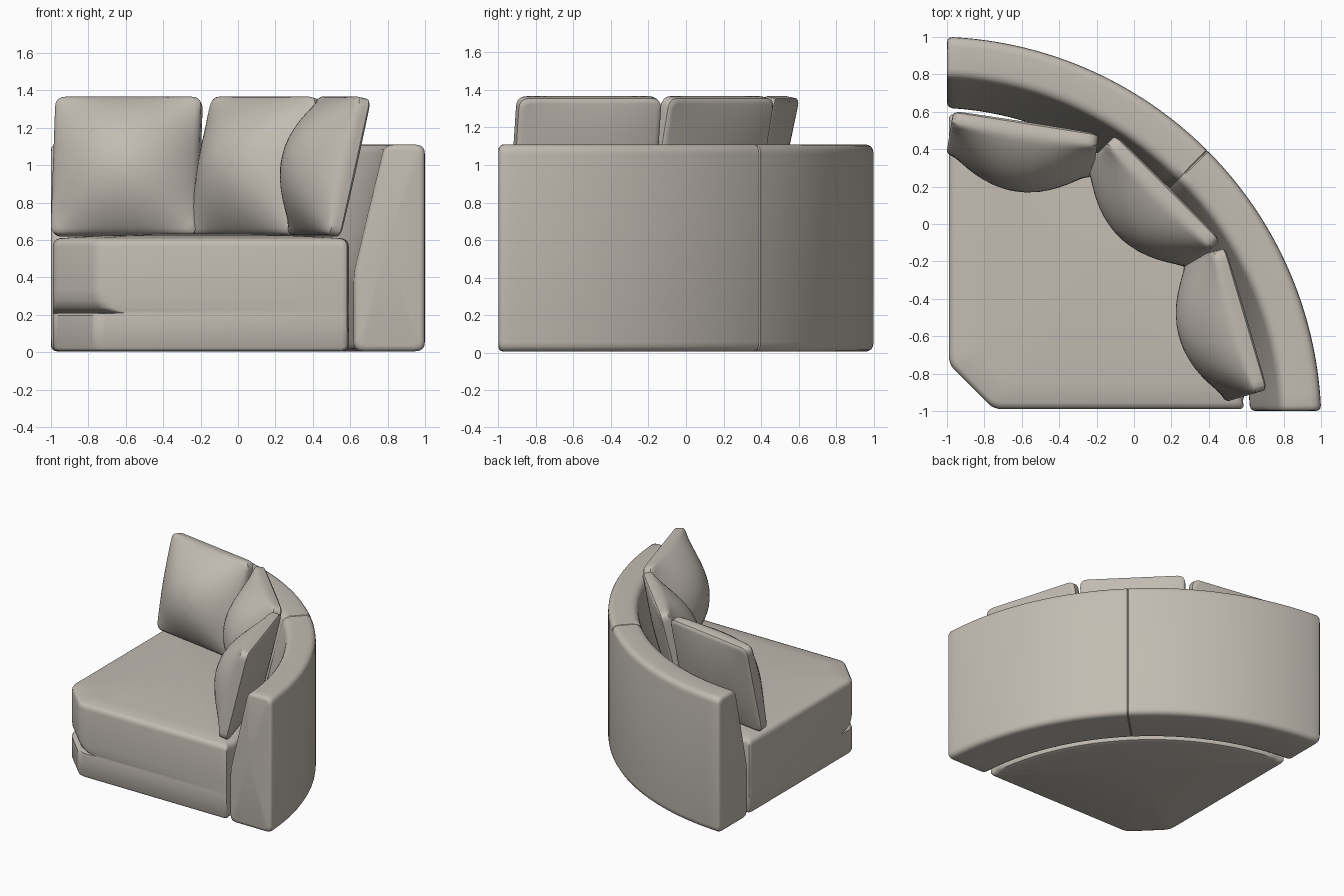
import bpy, bmesh, math
from mathutils import Matrix, Vector

if "Cube" in bpy.data.objects:
    bpy.data.objects.remove(bpy.data.objects["Cube"])

# Upholstery colour
fabric = bpy.data.materials.new("warm_grey_fabric")
fabric.use_nodes = True
colour = (0.54, 0.50, 0.445, 1)
fabric.diffuse_color = colour
bsdf = next(n for n in fabric.node_tree.nodes if n.type == "BSDF_PRINCIPLED")
bsdf.inputs["Base Color"].default_value = colour
bsdf.inputs["Roughness"].default_value = 0.9


def fillet(corners, radius, steps=4):
    """Round each corner of a closed 2D polygon with a small curve."""
    out = []
    for i, c in enumerate(corners):
        c = Vector(c)
        before = Vector(corners[i - 1]) - c
        after = Vector(corners[(i + 1) % len(corners)]) - c
        a = c + before.normalized() * min(radius, before.length * 0.45)
        b = c + after.normalized() * min(radius, after.length * 0.45)
        for k in range(steps + 1):
            t = k / steps
            out.append(a * (1 - t) ** 2 + c * 2 * t * (1 - t) + b * t * t)
    return out


def loft(name, rings, matrix=Matrix()):
    """Skin a list of equal-length closed rings and cap both ends."""
    bm = bmesh.new()
    rows = [[bm.verts.new(matrix @ Vector(p)) for p in ring] for ring in rings]
    for lower, upper in zip(rows, rows[1:]):
        for i in range(len(lower)):
            bm.faces.new((lower[i - 1], lower[i], upper[i], upper[i - 1]))
    for row in (rows[0], rows[-1]):
        middle = bm.verts.new(sum((v.co for v in row), Vector()) / len(row))
        for i in range(len(row)):
            bm.faces.new((row[i - 1], row[i], middle))
    bmesh.ops.recalc_face_normals(bm, faces=bm.faces)
    mesh = bpy.data.meshes.new(name)
    bm.to_mesh(mesh)
    bm.free()
    obj = bpy.data.objects.new(name, mesh)
    bpy.context.collection.objects.link(obj)
    mesh.materials.append(fabric)
    bpy.ops.object.select_all(action="DESELECT")
    obj.select_set(True)
    bpy.context.view_layer.objects.active = obj
    bpy.ops.object.shade_smooth_by_angle(angle=math.radians(40))
    return obj


HUB = -1.078  # x and y of the centre of the curved plan

# Curved back: cross-section in (radius, height) swept round a quarter turn
section = fillet([(1.70, 0.005), (2.08, 0.005), (2.08, 1.11), (1.865, 1.11),
                  (1.79, 0.80), (1.70, 0.42)], 0.05)


def back_ring(t, inset=0.0, end=0.03):
    ring = []
    for r, z in section:
        r = 1.89 + (r - 1.89) * (1 - inset / 0.19)
        z = 0.555 + (z - 0.555) * (1 - inset / 0.55)
        start = math.asin((0.078 + end) / r)
        a = start + (math.pi / 2 - 2 * start) * t
        ring.append((HUB + r * math.cos(a), HUB + r * math.sin(a), z))
    return ring


lip = [(0.03, 0.0), (0.014, 0.004), (0.004, 0.014)]
half = [i / 24 * 0.498 for i in range(25)]
back = [back_ring(0, *e) for e in lip]
back += [back_ring(t) for t in half]
back.append(back_ring(0.5, 0.005))  # centre seam
back += [back_ring(1 - t) for t in reversed(half)]
back += [back_ring(1, *e) for e in reversed(lip)]
loft("curved_back", back)


# Seat: quarter-round plan with a clipped inner corner
def seat_plan(inset, notch=0.0):
    edge = -0.99 + inset
    clip = -1.74 + (inset + notch) * math.sqrt(2) - edge
    if inset:
        clip -= inset * 0.2
    radius = 1.68 - inset
    start = math.asin((edge - HUB) / radius)
    arc = [start + (math.pi / 2 - 2 * start) * i / 28 for i in range(29)]
    curve = [Vector((HUB + radius * math.cos(a), HUB + radius * math.sin(a))) for a in arc]
    corners = [curve[-1], (edge, clip), (clip, edge), curve[0], curve[14]]
    rounded = fillet(corners, 0.045)
    return rounded[:20] + curve[1:-1]


profile = [(0.03, 0.005, 0), (0.01, 0.012, 0), (0, 0.03, 0),
           (0, 0.195, 0), (0.001, 0.207, 0.012), (0.001, 0.212, 0.08),
           (0.001, 0.222, 0.05), (0.001, 0.24, 0.022), (0, 0.28, 0.006), (0, 0.33, 0),
           (0, 0.565, 0), (0.004, 0.585, 0), (0.014, 0.6, 0), (0.035, 0.609, 0)]
seat = [[(p.x, p.y, z) for p in seat_plan(d, n)] for d, z, n in profile]
rim = seat[-1]
for s in (0.85, 0.65, 0.4, 0.18):  # gently crowned top
    z = 0.609 + 0.026 * (1 - s * s)
    seat.append([(-0.25 + (x + 0.25) * s, -0.25 + (y + 0.25) * s, z) for x, y, _ in rim])
loft("seat", seat)


# Loose cushions: puffed front, shallow rear and a boxed edge band
def cushion(name, x, y, yaw):
    w, h, band = 0.395, 0.378, 0.036
    square = [(-w, -h), (0, -h), (w, -h), (w, 0), (w, h), (0, h), (-w, h), (-w, 0)]
    dense = []
    for i, c in enumerate(square):
        a, b = Vector(c), Vector(square[(i + 1) % 8])
        if i % 2 == 0:  # corner points
            dense += fillet([square[i - 1], c, square[i + 1]], 0.055)[5:10]
        else:
            dense.append(a)
        dense += [a.lerp(b, k / 8) for k in range(2, 7)]

    def ring(s, side, puff):
        out = []
        for p in dense:
            u, v = p.x * s / w, p.y * s / h
            bulge = puff * max(0, (1 - u * u) * (1 - v * v)) ** 0.85
            out.append((p.x * s, side * (band + bulge), p.y * s))
        return out

    scales = [0.08, 0.2, 0.33, 0.46, 0.58, 0.69, 0.79, 0.87, 0.93, 0.97]
    rings = [ring(s, -1, 0.215) for s in scales]
    rings += [ring(1, k, 0) for k in (-0.75, 0, 0.75)]
    rings += [ring(s, 1, 0.04) for s in reversed(scales)]
    place = (Matrix.Translation((x, y, 0.992))
             @ Matrix.Rotation(math.radians(-yaw), 4, "Z")
             @ Matrix.Rotation(math.radians(-13), 4, "X"))
    loft(name, rings, place)


cushion("right_cushion", -0.595, 0.426, 9)
cushion("middle_cushion", 0.098, 0.113, 45)
cushion("left_cushion", 0.487, -0.54, 73.5)
